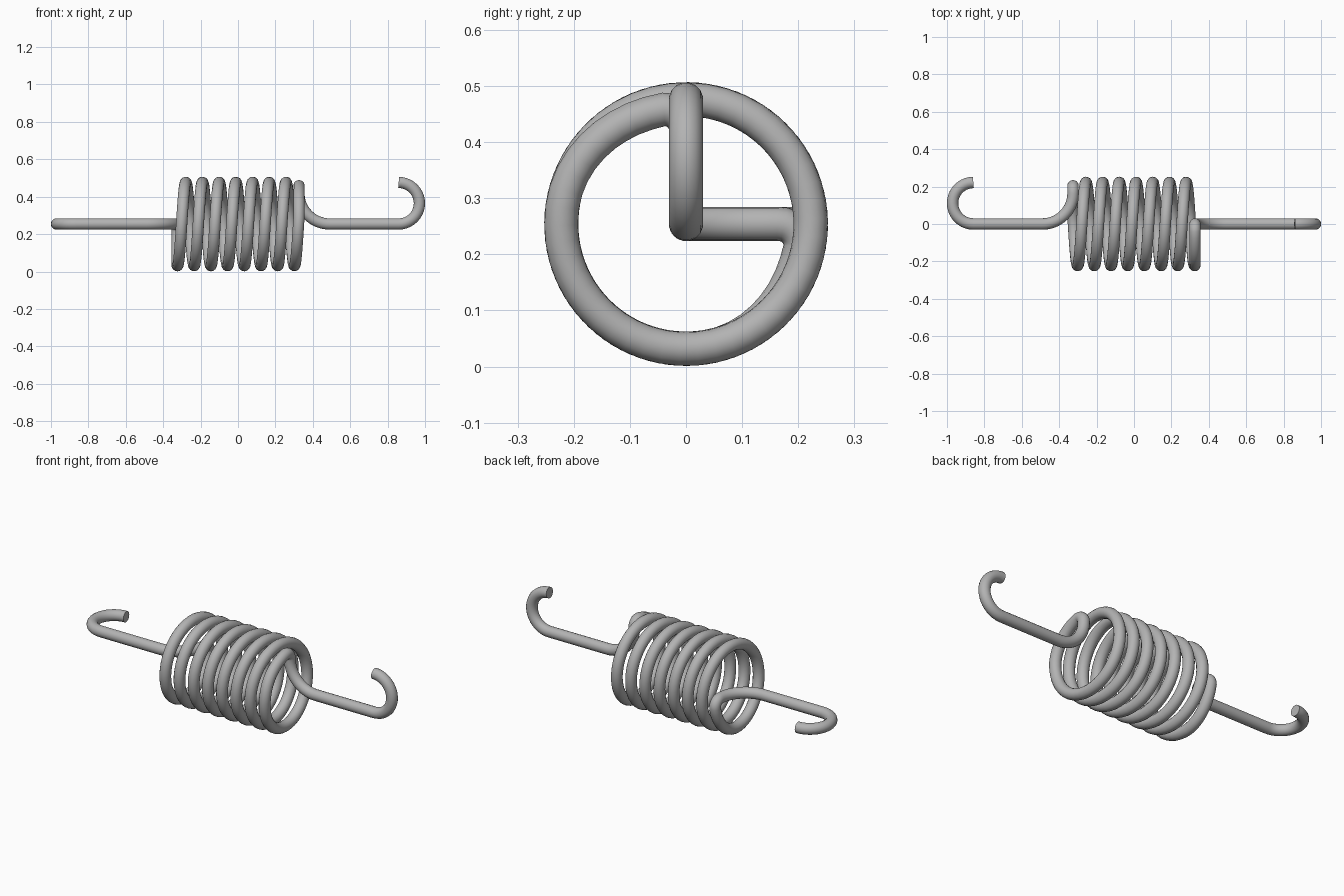
import bpy
from math import sin, cos, pi, radians
from mathutils import Vector

if "Cube" in bpy.data.objects:
    bpy.data.objects.remove(bpy.data.objects["Cube"], do_unlink=True)

WIRE = 0.0305      # wire radius
COIL = 0.2225      # coil centreline radius
AXIS_Z = 0.254     # height of the coil axis
PITCH = 0.0893
MID = 45           # angle of the half-turn symmetry axis, degrees
END = 7 * 180 + 135  # degrees from the middle of the coil to the top of its last turn

steel = bpy.data.materials.new("steel grey")
steel.use_nodes = True
colour = (0.45, 0.45, 0.45, 1)
steel.diffuse_color = colour
steel.node_tree.nodes["Principled BSDF"].inputs["Base Color"].default_value = colour


def arc(cx, cz, r, a0, a1, steps):
    """Arc in the x-z plane, angles in degrees."""
    angles = [radians(a0 + (a1 - a0) * i / steps) for i in range(steps + 1)]
    return [Vector((cx + r * cos(a), 0, cz + r * sin(a))) for a in angles]


# Half of the coil, from the middle turn to the last one, tightening at its end
half = []
top = 3.5 * 360
start = MID + 1080
last = 7 * 360 - 11
steps = 175
for i in range(steps + 1):
    deg = start + (last - start) * i / steps
    ease = max(0, (deg - (last - 70)) / 70)
    ease = ease * ease * (3 - 2 * ease)
    r = COIL - 0.0145 * ease
    x = min((deg - start) / 360 * PITCH, 0.326)
    half.append(Vector((x, r * sin(radians(deg)), r * cos(radians(deg)))))

# Tight bend from the coil into the plane of the hook
p = half[-1]
bend = 0.038
for i in range(1, 8):
    a = pi / 2 * i / 7
    half.append(Vector((0.326, -bend + bend * sin(a), p.z - bend + bend * cos(a))))

# Sweep down to the axis, straight shank, then half-round hook
half += arc(0.49, 0.164, 0.164, 180, 270, 14)
half += arc(0.859, 0.111, 0.111, -90, 90, 20)

# The other half is the same wire turned about the diagonal y = z
other = [Vector((-v.x, v.z, v.y)) for v in half]
path = list(reversed(other)) + half[1:]

# Drop points that nearly coincide
clean = [path[0]]
for v in path[1:]:
    if (v - clean[-1]).length > 0.003:
        clean.append(v)

curve = bpy.data.curves.new("spring_path", "CURVE")
curve.dimensions = "3D"
curve.bevel_depth = WIRE
curve.bevel_resolution = 6
curve.use_fill_caps = True
spline = curve.splines.new("POLY")
spline.points.add(len(clean) - 1)
for pt, v in zip(spline.points, clean):
    pt.co = (v.x, v.y, v.z + AXIS_Z, 1)

# Turn the swept wire into a mesh
helper = bpy.data.objects.new("spring_path", curve)
bpy.context.collection.objects.link(helper)
graph = bpy.context.evaluated_depsgraph_get()
mesh = bpy.data.meshes.new_from_object(helper.evaluated_get(graph))
bpy.data.objects.remove(helper, do_unlink=True)

spring = bpy.data.objects.new("spring_wire", mesh)
bpy.context.collection.objects.link(spring)
mesh.materials.clear()
mesh.materials.append(steel)
bpy.ops.object.select_all(action="DESELECT")
spring.select_set(True)
bpy.context.view_layer.objects.active = spring
bpy.ops.object.shade_smooth_by_angle(angle=radians(40))
